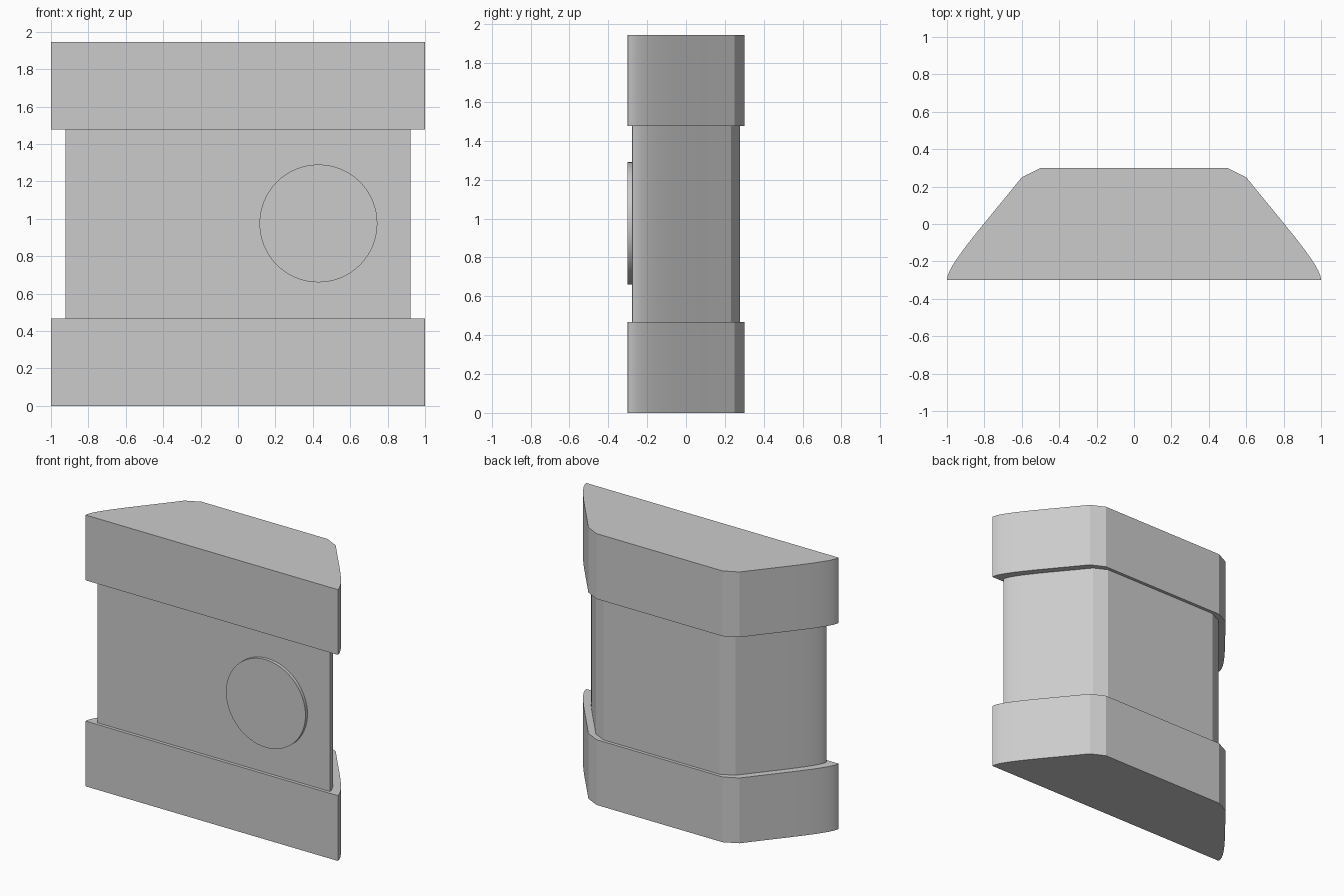
import bpy, bmesh, math
from mathutils import Vector, geometry

cube = bpy.data.objects.get("Cube")
if cube:
    bpy.data.objects.remove(cube, do_unlink=True)

HEIGHT, BAND, INSET = 1.945, 0.468, 0.923

grey = bpy.data.materials.new("plain grey")
grey.use_nodes = True
grey.diffuse_color = (0.6, 0.6, 0.6, 1)
grey.node_tree.nodes["Principled BSDF"].inputs["Base Color"].default_value = (0.6, 0.6, 0.6, 1)


def outline():
    """Plan shape: flat front, bowed sides, chamfered back corners."""
    bow = geometry.interpolate_bezier(
        Vector((1, -0.298)), Vector((1, -0.22)), Vector((0.8, 0)), Vector((0.6, 0.25)), 14)
    half = [(0.995, -0.3)] + [(p.x, p.y) for p in bow] + [(0.5, 0.3)]
    return half + [(-x, y) for x, y in reversed(half)]


def finish(name, bm):
    bmesh.ops.recalc_face_normals(bm, faces=bm.faces)
    mesh = bpy.data.meshes.new(name)
    bm.to_mesh(mesh)
    bm.free()
    mesh.materials.append(grey)
    obj = bpy.data.objects.new(name, mesh)
    bpy.context.collection.objects.link(obj)
    bpy.ops.object.select_all(action='DESELECT')
    obj.select_set(True)
    bpy.context.view_layer.objects.active = obj
    bpy.ops.object.shade_smooth_by_angle(angle=math.radians(15))
    return obj


def slab(name, bottom, top, scale=1):
    bm = bmesh.new()
    face = bm.faces.new([bm.verts.new((x * scale, y * scale, bottom)) for x, y in outline()])
    extruded = bmesh.ops.extrude_face_region(bm, geom=[face], use_keep_orig=True)
    verts = [v for v in extruded["geom"] if isinstance(v, bmesh.types.BMVert)]
    bmesh.ops.translate(bm, verts=verts, vec=(0, 0, top - bottom))
    return finish(name, bm)


# Upper and lower bands around a recessed core
slab("lower_band", 0, BAND)
slab("upper_band", HEIGHT - BAND, HEIGHT)
slab("core", BAND, HEIGHT - BAND, INSET)

# Raised round disc on the front
bm = bmesh.new()
bmesh.ops.create_cone(bm, cap_ends=True, segments=64, radius1=0.315, radius2=0.315, depth=0.04)
disc = finish("front_disc", bm)
disc.rotation_euler.x = math.pi / 2
disc.location = (0.43, -0.28, 0.975)
